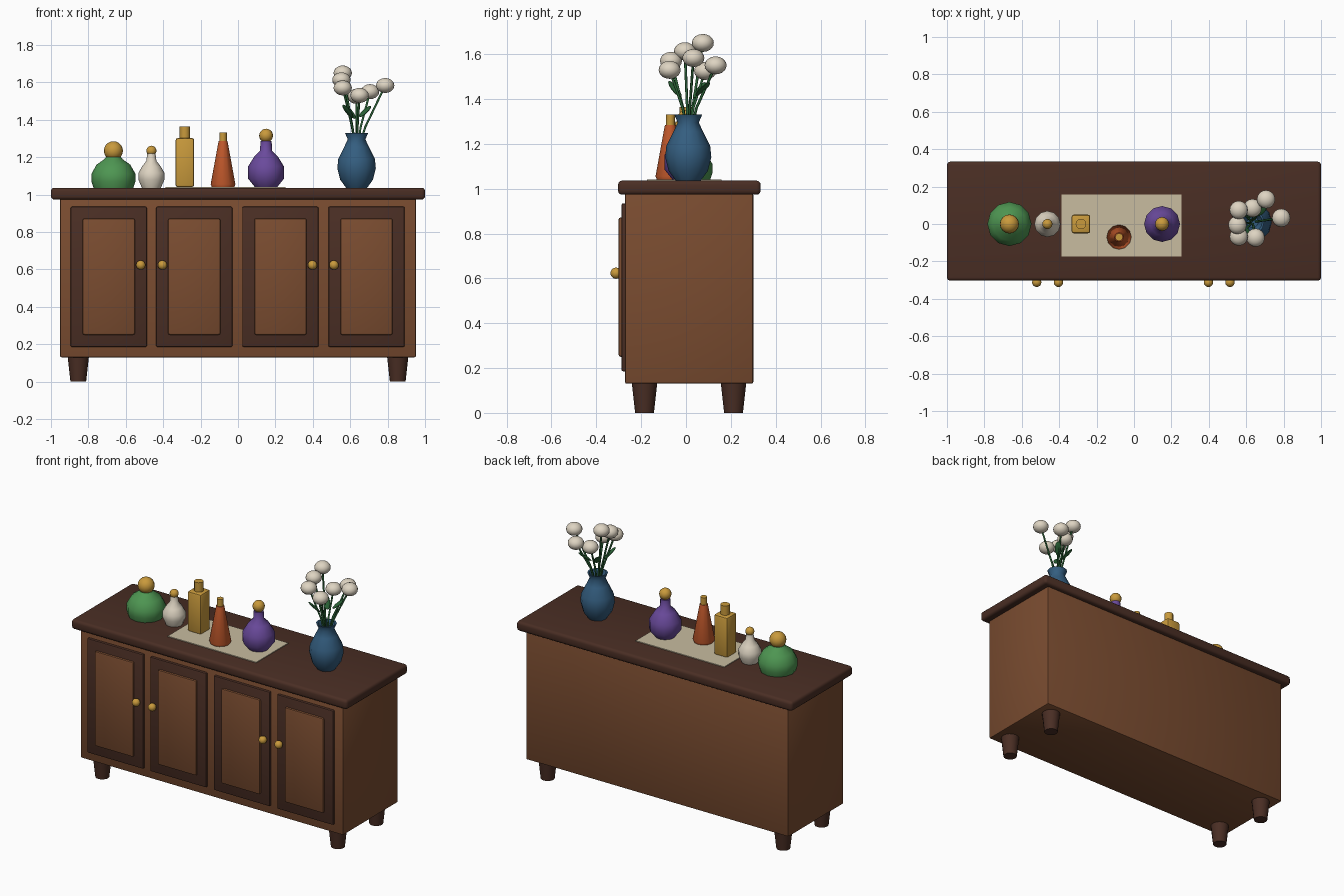
import bpy, bmesh, math
from mathutils import Vector

if "Cube" in bpy.data.objects:
    bpy.data.objects.remove(bpy.data.objects["Cube"])


def mat(name, r, g, b):
    m = bpy.data.materials.new(name)
    lin = [(c / 255 / 12.92 if c < 11 else ((c / 255 + 0.055) / 1.055) ** 2.4) for c in (r, g, b)]
    m.diffuse_color = (*lin, 1)
    m.use_nodes = True
    m.node_tree.nodes["Principled BSDF"].inputs["Base Color"].default_value = m.diffuse_color
    return m


BROWN = mat("warm_brown", 122, 76, 48)
DARK = mat("dark_brown", 74, 46, 36)
GOLD = mat("gold", 201, 154, 60)
BEIGE = mat("beige_cloth", 200, 188, 160)
WHITE = mat("cream_white", 222, 212, 194)
GREEN = mat("green_glass", 78, 150, 82)
PURPLE = mat("purple_glass", 106, 74, 156)
ORANGE = mat("orange_glass", 196, 90, 44)
BLUE = mat("blue_ceramic", 52, 94, 128)
LEAF = mat("leaf_green", 42, 98, 54)


def finish(name, bm, material, angle=40):
    bmesh.ops.recalc_face_normals(bm, faces=bm.faces)
    me = bpy.data.meshes.new(name)
    bm.to_mesh(me)
    bm.free()
    ob = bpy.data.objects.new(name, me)
    bpy.context.collection.objects.link(ob)
    me.materials.append(material)
    bpy.ops.object.select_all(action='DESELECT')
    ob.select_set(True)
    bpy.context.view_layer.objects.active = ob
    bpy.ops.object.shade_smooth_by_angle(angle=math.radians(angle))
    return ob


def box(name, lo, hi, material, bevel=0.0, segments=2):
    bm = bmesh.new()
    bmesh.ops.create_cube(bm, size=1)
    for v in bm.verts:
        v.co = Vector([(a + b) / 2 + c * (b - a) for a, b, c in zip(lo, hi, v.co)])
    if bevel:
        bmesh.ops.bevel(bm, geom=bm.edges[:], offset=bevel, segments=segments,
                        profile=0.5, affect='EDGES')
    return finish(name, bm, material)


def lathe(name, x, y, profile, material, sides=12):
    """Revolve (radius, z) points and close both ends."""
    bm = bmesh.new()
    rings = [[bm.verts.new((x + r * math.cos(math.tau * i / sides),
                            y + r * math.sin(math.tau * i / sides), z)) for i in range(sides)]
             for r, z in profile]
    for a, b in zip(rings, rings[1:]):
        for i in range(sides):
            j = (i + 1) % sides
            bm.faces.new((a[i], a[j], b[j], b[i]))
    bm.faces.new(rings[0])
    bm.faces.new(rings[-1])
    return finish(name, bm, material, 50)


def ball(name, center, radii, material, u=16, v=10, direction=None):
    bm = bmesh.new()
    bmesh.ops.create_uvsphere(bm, u_segments=u, v_segments=v, radius=1)
    bmesh.ops.scale(bm, vec=radii, verts=bm.verts)
    if direction:
        rot = Vector(direction).to_track_quat('Z', 'Y').to_matrix()
        bmesh.ops.rotate(bm, matrix=rot, verts=bm.verts)
    bmesh.ops.translate(bm, vec=center, verts=bm.verts)
    return finish(name, bm, material, 60)


def stem(name, points, radius):
    cu = bpy.data.curves.new(name, 'CURVE')
    cu.dimensions = '3D'
    cu.bevel_depth = radius
    cu.bevel_resolution = 1
    cu.use_fill_caps = True
    sp = cu.splines.new('POLY')
    sp.points.add(len(points) - 1)
    for p, co in zip(sp.points, points):
        p.co = (*co, 1)
    cu.materials.append(LEAF)
    ob = bpy.data.objects.new(name, cu)
    bpy.context.collection.objects.link(ob)


# Cabinet body, top and legs
box("cabinet_body", (-0.952, -0.272, 0.13), (0.952, 0.3, 0.98), BROWN, 0.008)
box("cabinet_top", (-1, -0.303, 0.973), (1, 0.333, 1.036), DARK, 0.018, 3)
for x in (-0.854, 0.854):
    for y in (-0.185, 0.212):
        lathe("leg", x, y, [(0.042, 0), (0.057, 0.135)], DARK, 16)

# Doors with raised panels and knobs
for x, knob_x in ((-0.691, -0.52), (-0.234, -0.404), (0.227, 0.398), (0.687, 0.513)):
    box("door_frame", (x - 0.204, -0.288, 0.185), (x + 0.204, -0.262, 0.935), DARK, 0.008)
    box("door_panel", (x - 0.14, -0.301, 0.25), (x + 0.14, -0.27, 0.872), BROWN, 0.01)
    ball("door_knob", (knob_x, -0.312, 0.623), (0.025, 0.025, 0.025), GOLD)

# Cloth runner
box("cloth_runner", (-0.388, -0.174, 1.03), (0.254, 0.158, 1.041), BEIGE)

# Round green bottle
lathe("green_bottle", -0.666, 0, [(0.106, 1.034), (0.118, 1.07), (0.118, 1.11),
                                  (0.09, 1.16), (0.05, 1.188), (0.04, 1.2)], GREEN)
ball("green_bottle_stopper", (-0.666, 0, 1.234), (0.051, 0.051, 0.051), GOLD)

# Small cream bottle
lathe("cream_bottle", -0.463, 0, [(0.05, 1.034), (0.07, 1.08), (0.07, 1.115), (0.05, 1.15),
                                  (0.027, 1.18), (0.022, 1.22)], WHITE)
ball("cream_bottle_stopper", (-0.463, 0, 1.234), (0.027, 0.027, 0.027), GOLD)

# Square gold bottle
box("square_bottle", (-0.334, -0.05, 1.04), (-0.234, 0.05, 1.302), GOLD, 0.012)
lathe("square_bottle_cap", -0.284, 0, [(0.028, 1.295), (0.028, 1.364)], GOLD)

# Conical orange bottle
lathe("cone_bottle", -0.08, -0.07, [(0.06, 1.04), (0.066, 1.055), (0.024, 1.285)], ORANGE)
lathe("cone_bottle_cap", -0.08, -0.07, [(0.02, 1.28), (0.02, 1.332)], GOLD)

# Purple bottle
lathe("purple_bottle", 0.15, 0, [(0.06, 1.04), (0.096, 1.085), (0.096, 1.15), (0.062, 1.205),
                                 (0.032, 1.235), (0.03, 1.285)], PURPLE)
ball("purple_bottle_stopper", (0.15, 0, 1.315), (0.037, 0.037, 0.037), GOLD)

# Vase with hollow mouth
VX, VY = 0.634, 0.01
lathe("vase", VX, VY, [(0.055, 1.034), (0.088, 1.08), (0.103, 1.14), (0.098, 1.19),
                       (0.066, 1.255), (0.047, 1.295), (0.062, 1.33), (0.052, 1.33),
                       (0.038, 1.295), (0.03, 1.27)], BLUE)

# Flowers: stem from the vase mouth to each bloom
blooms = [(0.56, 0.075, 1.65), (0.553, -0.005, 1.613), (0.56, -0.067, 1.57), (0.65, -0.073, 1.53),
          (0.787, 0.033, 1.583), (0.706, 0.132, 1.55), (0.634, 0.085, 1.525)]
for bx, by, bz in blooms:
    dx, dy = bx - VX, by - VY
    stem("flower_stem", [(VX + dx * 0.1, VY + dy * 0.1, 1.26), (VX + dx * 0.3, VY + dy * 0.3, 1.36),
                         (bx, by, bz)], 0.006)
    ball("flower_bloom", (bx, by, bz), (0.049, 0.049, 0.04), WHITE)

# Leaves
for center, direction in (((0.588, -0.05, 1.445), (-0.5, -0.5, 0.7)),
                          ((0.68, 0.075, 1.445), (0.55, 0.6, 0.6)),
                          ((0.6, 0.06, 1.44), (-0.5, 0.5, 0.7))):
    ball("leaf", center, (0.022, 0.007, 0.05), LEAF, 10, 8, direction)
